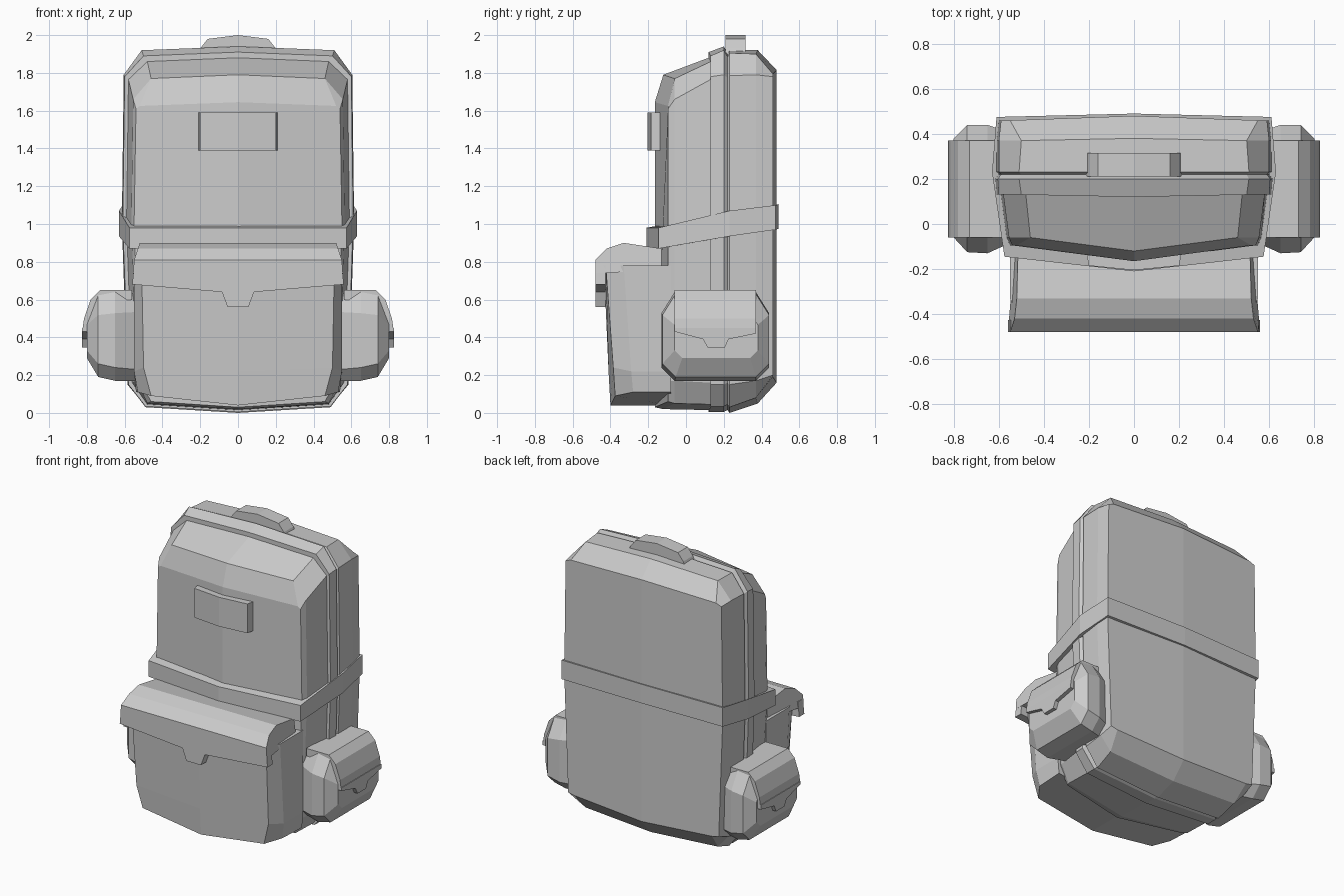
import bpy, bmesh

if "Cube" in bpy.data.objects:
    bpy.data.objects.remove(bpy.data.objects["Cube"])


def make(name, verts, faces):
    me = bpy.data.meshes.new(name)
    me.from_pydata(verts, [], faces)
    bm = bmesh.new()
    bm.from_mesh(me)
    bmesh.ops.recalc_face_normals(bm, faces=bm.faces[:])
    bm.to_mesh(me)
    bm.free()
    ob = bpy.data.objects.new(name, me)
    bpy.context.collection.objects.link(ob)
    return ob


def loft(name, rings, split=False):
    """Skin closed rings; split caps along the centre line when asked."""
    n = len(rings[0])
    verts = [p for r in rings for p in r]
    faces = []
    for k in range(len(rings) - 1):
        for i in range(n):
            j = (i + 1) % n
            faces.append((k * n + i, k * n + j, (k + 1) * n + j, (k + 1) * n + i))
    for base in (0, (len(rings) - 1) * n):
        idx = [base + i for i in range(n)]
        if split:
            faces += [idx[:n // 2 + 1], idx[n // 2:] + idx[:1]]
        else:
            faces.append(idx)
    return make(name, verts, faces)


def mirrored(half):
    """Half ring starting and ending on x = 0 -> full ring."""
    return half + [(-x, y, z) for x, y, z in reversed(half[1:-1])]


# Main bag: stations from back to front
def section(yc, ye, w, wt, zt, zs, wb, zb, zbs):
    return mirrored([(0, yc, zt + .02), (wt, ye, zt), (w, ye, zs), (w + .01, ye, 1),
                     (w - .02, ye, zbs), (wb, ye, zb), (0, yc, zb - .03)])


loft("main_bag", [
    section(.48, .46, .59, .55, 1.795, 1.78, .52, .19, .20),
    section(.38, .37, .60, .50, 1.90, 1.79, .50, .08, .17),
    section(.23, .23, .60, .51, 1.905, 1.785, .49, .03, .15),
    section(.22, .22, .59, .50, 1.885, 1.775, .48, .045, .16),
    section(.20, .20, .605, .51, 1.92, 1.79, .49, .035, .15),
    section(.12, .13, .60, .50, 1.89, 1.78, .49, .035, .15),
    section(.12, .13, .58, .48, 1.86, 1.765, .48, .045, .16),
    section(-.12, -.06, .555, .46, 1.77, 1.66, .48, .05, .17),
    section(-.165, -.095, .54, .52, 1.625, 1.61, .46, .06, .17)], True)

# Belt: slanted band around the bag
belt = [(0, -.21, .87, .98), (.575, -.145, .87, .98), (.63, .23, .935, 1.07),
        (.61, .475, .97, 1.10), (0, .49, .975, 1.105)]
loft("belt", [mirrored([(x, y, (lo, hi)[k]) for x, y, lo, hi in belt]) for k in (0, 1)], True)

# Front label patch
patch = [(0, -.205), (.2, -.185), (.215, -.11), (0, -.12)]
loft("label_patch", [mirrored([(x, y, z) for x, y in patch]) for z in (1.39, 1.59)], True)

# Carry handle
arch = [(-.22, 1.88), (-.2, 1.93), (-.16, 1.98), (0, 2), (.16, 1.98), (.2, 1.93), (.22, 1.88)]
loft("carry_handle", [[(x, y, z) for x, z in arch] for y in (.21, .315)])

# Front pocket
loft("front_pocket", [
    mirrored([(0, -.40, .04), (.46, -.375, .09), (.53, -.28, .11), (.54, -.08, .11), (0, -.08, .04)]),
    mirrored([(0, -.41, .22), (.50, -.385, .24), (.55, -.29, .22), (.55, -.08, .22), (0, -.08, .22)]),
    mirrored([(0, -.435, .78), (.51, -.425, .78), (.55, -.33, .78), (.55, -.08, .78), (0, -.08, .78)])], True)

# Front pocket flap: curved lid and hanging lip with tab
lid = [(.515, -.13, .87), (.52, -.33, .90), (.53, -.42, .87), (.55, -.48, .81),
       (.555, -.48, .74), (.555, -.425, .74), (.53, -.13, .76)]
loft("front_pocket_lid", [[(s * x, y, z) for x, y, z in lid] for s in (-1, 1)])
lip = [(0, .78), (.55, .78), (.56, .68), (.085, .64), (.055, .56), (0, .56)]
loft("front_pocket_lip", [mirrored([(x, y, z) for x, z in lip]) for y in (-.48, -.425)], True)


# Side pockets
def oval(x, y0, y1, z0, z1, c):
    return [(y0 + c, z0), (y1 - c, z0), (y1, z0 + c), (y1, z1 - c * 1.6),
            (y1 - c, z1), (y0 + c, z1), (y0, z1 - c * 1.6), (y0, z0 + c)], x


for s, side in ((-1, "left"), (1, "right")):
    stations = [oval(.54, -.08, .40, .17, .63, .06), oval(.65, -.13, .44, .17, .64, .07),
                oval(.74, -.125, .44, .19, .63, .07), oval(.80, -.06, .38, .29, .53, .04)]
    loft(side + "_pocket", [[(s * x, y, z) for y, z in pts] for pts, x in stations])
    # flap over the pocket
    prof = [(.56, .65), (.73, .65), (.78, .60), (.815, .50), (.825, .43), (.77, .43), (.70, .58), (.56, .60)]
    loft(side + "_pocket_flap", [[(s * x, y, z) for x, z in prof] for y in (-.06, .37)])
    # flap lip with tab
    tab = [(-.06, .45), (-.06, .43), (.09, .39), (.115, .345), (.205, .345),
           (.225, .39), (.37, .42), (.37, .45)]
    loft(side + "_pocket_lip", [[(s * x, y, z) for y, z in tab] for x in (.775, .826)])
